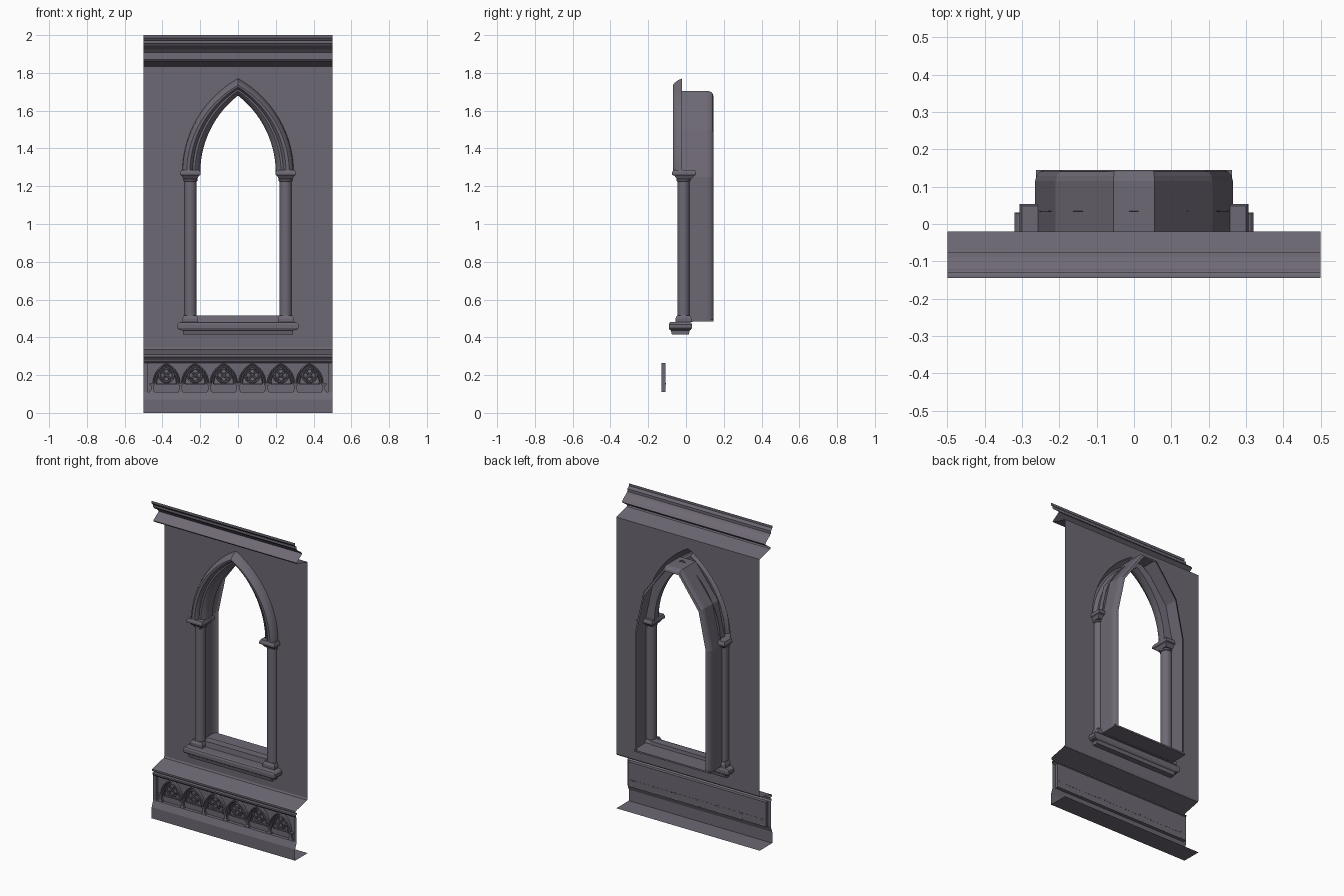
import bpy, bmesh, math

if "Cube" in bpy.data.objects:
    bpy.data.objects.remove(bpy.data.objects["Cube"], do_unlink=True)

stone = bpy.data.materials.new("grey_violet_stone")
stone.use_nodes = True
COLOUR = (0.155, 0.14, 0.175, 1)
stone.diffuse_color = COLOUR
stone.node_tree.nodes["Principled BSDF"].inputs["Base Color"].default_value = COLOUR

WALL_Y = -0.02
SPRING = 1.27


def finish(name, bm, smooth=False, sheet=False):
    bmesh.ops.remove_doubles(bm, verts=bm.verts, dist=0.0001)
    bmesh.ops.recalc_face_normals(bm, faces=bm.faces)
    if sheet and sum(f.normal.y * f.calc_area() for f in bm.faces) > 0:
        bmesh.ops.reverse_faces(bm, faces=bm.faces)
    mesh = bpy.data.meshes.new(name)
    bm.to_mesh(mesh)
    bm.free()
    mesh.materials.append(stone)
    ob = bpy.data.objects.new(name, mesh)
    bpy.context.collection.objects.link(ob)
    if smooth:
        bpy.ops.object.select_all(action='DESELECT')
        ob.select_set(True)
        bpy.context.view_layer.objects.active = ob
        bpy.ops.object.shade_smooth_by_angle(angle=math.radians(35))
    return ob


def add_loft(bm, rows, closed=False, caps=False):
    """Quads between successive rows of points."""
    vs = [[bm.verts.new(p) for p in row] for row in rows]
    n = len(rows[0])
    for a, b in zip(vs, vs[1:]):
        for i in range(n if closed else n - 1):
            j = (i + 1) % n
            bm.faces.new((a[i], a[j], b[j], b[i]))
    if caps:
        bm.faces.new(vs[0])
        bm.faces.new(vs[-1])


def moulding(name, profile, half=0.5):
    """Sheet made by running a (y, z) profile along x."""
    bm = bmesh.new()
    add_loft(bm, [[(x, y, z) for y, z in profile] for x in (-half, half)])
    return finish(name, bm, sheet=True)


def stack(name, cx, cy, levels):
    """Rectangular block with stepped or tapered levels (half x, half y, z)."""
    bm = bmesh.new()
    add_loft(bm, [[(cx + sx * hx, cy + sy * hy, z) for sx, sy in
                   ((-1, -1), (1, -1), (1, 1), (-1, 1))] for hx, hy, z in levels],
             closed=True, caps=True)
    return finish(name, bm)


def lathe(name, cx, cy, levels, n=16):
    bm = bmesh.new()
    add_loft(bm, [[(cx + r * math.cos(k * math.tau / n), cy + r * math.sin(k * math.tau / n), z)
                   for k in range(n)] for r, z in levels], closed=True, caps=True)
    return finish(name, bm, smooth=True)


def arc(w, h, n=14):
    """Right half of a pointed arch, spring to apex, as (x, z)."""
    c = (w * w - h * h) / (2 * w)
    end = math.atan2(h, -c)
    return [(c + (w - c) * math.cos(end * k / n), (w - c) * math.sin(end * k / n))
            for k in range(n + 1)]


def arch(name, cx, z0, profile, n=14):
    """Pointed arch moulding; profile points are (half width, height, y)."""
    bm = bmesh.new()
    rows = []
    for w, h, y in profile:
        half = arc(w, h, n)
        path = half + [(-x, z) for x, z in half[-2::-1]]
        rows.append([(cx + x, y, z0 + z) for x, z in path])
    add_loft(bm, rows)
    return finish(name, bm, smooth=True, sheet=True)


# Wall with a pointed opening
outline = [(0.265, 0.48), (0.265, SPRING)] + [(x, SPRING + z) for x, z in arc(0.295, 0.5)]
bm = bmesh.new()
for s in (-1, 1):
    add_loft(bm, [[(s * x, WALL_Y, z), (s * 0.5, WALL_Y, z)] for x, z in outline])
    for low, high in ((0.345, 0.48), (1.77, 1.835)):
        add_loft(bm, [[(0, WALL_Y, z), (s * 0.5, WALL_Y, z)] for z in (low, high)])
finish("wall", bm, sheet=True)

# Cornice, string course and plinth
moulding("cornice", [(WALL_Y, 1.835), (-0.125, 1.862), (-0.13, 1.87), (-0.075, 1.908),
                     (-0.09, 1.925), (-0.12, 1.945), (-0.125, 1.952), (-0.13, 1.955),
                     (-0.13, 1.972), (-0.138, 1.975), (-0.145, 1.985), (-0.145, 2.0)])
moulding("string_course", [(WALL_Y, 0.345), (-0.025, 0.335), (-0.13, 0.312), (-0.14, 0.308),
                           (-0.14, 0.297), (-0.128, 0.293), (-0.128, 0.287), (-0.138, 0.283),
                           (-0.138, 0.274), (-0.13, 0.265)])
moulding("plinth", [(-0.13, 0.11), (-0.145, 0.07), (-0.145, 0), (WALL_Y, 0)])

# Recessed panel and its end stiles
moulding("recessed_panel", [(-0.13, 0.265), (-0.109, 0.265), (-0.109, 0.11), (-0.13, 0.11)], 0.48)
for s, side in ((1, "left"), (-1, "right")):
    bm = bmesh.new()
    add_loft(bm, [[(s * x, y, z) for x, y in ((0.48, -0.109), (0.48, -0.13), (0.5, -0.13))]
                  for z in (0.11, 0.265)])
    finish(side + "_panel_stile", bm, sheet=True)

# Window reveal: faceted tunnel with a rounded rear lip
half = [(0.265, 0.485), (0.265, 1.25), (0.21, 1.5), (0.055, 1.705)]
contour = half + [(-x, z) for x, z in reversed(half)]
bm = bmesh.new()
add_loft(bm, [[(x * (1 - o / 0.265), y, z - o * max(0, (z - 1.25) / 0.455)) for x, z in contour]
              for o, y in ((0, WALL_Y), (0, 0.115), (0.004, 0.129), (0.012, 0.14), (0.026, 0.145))])
finish("window_reveal", bm)
stack("reveal_floor", 0, 0.0675, [(0.262, 0.0775, 0.485), (0.262, 0.0775, 0.495)])
stack("inner_sill_step", 0, 0.005, [(0.225, 0.03, 0.48), (0.225, 0.025, 0.515)])

# Arch moulding
arch("window_arch", 0, SPRING, [
    (0.295, 0.5, WALL_Y), (0.293, 0.492, -0.04), (0.285, 0.478, -0.06), (0.272, 0.465, -0.07),
    (0.255, 0.455, -0.068), (0.244, 0.447, -0.058), (0.24, 0.444, -0.045), (0.228, 0.435, -0.045),
    (0.215, 0.425, -0.035), (0.205, 0.415, -0.018), (0.2, 0.41, 0), (0.2, 0.41, 0.03),
    (0.265, 0.45, 0.035)])

# Outer sill
stack("window_sill", 0, -0.03, [
    (0.29, 0.045, 0.415), (0.29, 0.05, 0.436), (0.312, 0.056, 0.44), (0.32, 0.061, 0.449),
    (0.32, 0.061, 0.468), (0.312, 0.057, 0.478), (0.3, 0.05, 0.482)])

# Columns with bases and capitals
for s, side in ((1, "left"), (-1, "right")):
    cx = s * 0.2525
    lathe(side + "_column", cx, -0.013, [(0.033, 0.5), (0.033, 1.225), (0.038, 1.228),
                                         (0.038, 1.236), (0.034, 1.24)])
    stack(side + "_column_base", cx, -0.013, [(0.042, 0.042, 0.48), (0.042, 0.042, 0.5),
                                              (0.035, 0.035, 0.515)])
    stack(side + "_capital", cx, -0.01, [(0.036, 0.038, 1.238), (0.046, 0.052, 1.256),
                                         (0.054, 0.064, 1.26), (0.054, 0.064, 1.272),
                                         (0.048, 0.058, 1.286)])


# Blind tracery: pointed bays with a quatrefoil ring
def ring(name, x, z, radius, thick):
    bpy.ops.mesh.primitive_torus_add(location=(x, -0.117, z), rotation=(math.pi / 2, 0, 0),
                                     major_radius=radius, minor_radius=thick,
                                     major_segments=20, minor_segments=6)
    ob = bpy.context.object
    ob.name = name
    ob.data.materials.append(stone)
    bpy.ops.object.shade_smooth_by_angle(angle=math.radians(60))


def rib(name, cx, z0, w, h, t, front):
    arch(name, cx, z0, [(w, h, -0.109), (w, h, front + 0.004), (w - t / 2, h - t / 2, front),
                        (w - t, h - t, front + 0.004), (w - t, h - t, -0.109)], 8)


PITCH = 0.1515
for i in range(6):
    cx = (i - 2.5) * PITCH
    bay = "bay_%d_" % (i + 1)
    rib(bay + "outer_arch", cx, 0.155, 0.073, 0.108, 0.01, -0.13)
    rib(bay + "inner_arch", cx, 0.155, 0.058, 0.092, 0.007, -0.122)
    ring(bay + "ring", cx, 0.2, 0.038, 0.005)
    for k in range(4):
        a = k * math.pi / 2
        ring(bay + "lobe", cx + 0.018 * math.cos(a), 0.2 + 0.018 * math.sin(a), 0.0155, 0.0035)
    stack(bay + "lintel", cx, -0.114, [(0.052, 0.006, 0.148), (0.052, 0.006, 0.155)])
for i in range(7):
    cx = (i - 3) * PITCH
    stack("tracery_post", cx, -0.118, [
        (0.013, 0.01, 0.11), (0.013, 0.01, 0.118), (0.007, 0.008, 0.122), (0.007, 0.008, 0.144),
        (0.014, 0.011, 0.15), (0.014, 0.011, 0.157)])
